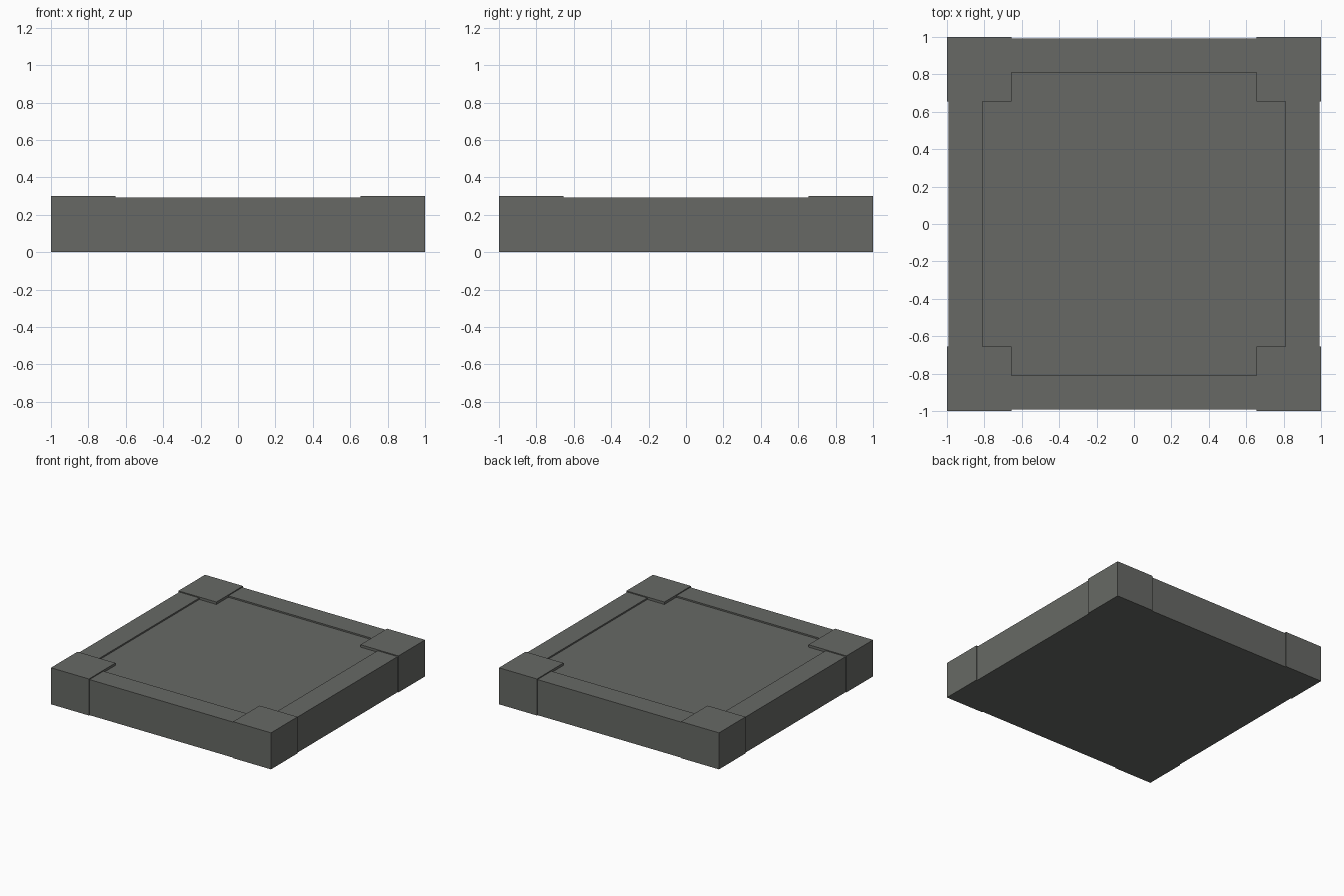
import bpy

if "Cube" in bpy.data.objects:
    bpy.data.objects.remove(bpy.data.objects["Cube"])

stone = bpy.data.materials.new("dark_grey_stone")
stone.diffuse_color = (0.135, 0.141, 0.130, 1)
stone.use_nodes = True
stone.node_tree.nodes["Principled BSDF"].inputs["Base Color"].default_value = stone.diffuse_color


def box(name, x0, x1, y0, y1, top):
    """Axis-aligned block standing on the ground."""
    bpy.ops.mesh.primitive_cube_add(
        size=1, location=((x0 + x1) / 2, (y0 + y1) / 2, top / 2))
    ob = bpy.context.object
    ob.name = name
    ob.scale = (x1 - x0, y1 - y0, top)
    bpy.ops.object.transform_apply(location=True, rotation=False, scale=True)
    ob.data.materials.append(stone)
    return ob


CORNER, INNER, OUTER = 0.655, 0.81, 0.992

# Recessed centre panel
box("centre_panel", -INNER, INNER, -INNER, INNER, 0.28)

# Edge rails between the corner blocks
box("front_rail", -CORNER, CORNER, -OUTER, -INNER, 0.292)
box("back_rail", -CORNER, CORNER, INNER, OUTER, 0.292)
box("left_rail", -OUTER, -INNER, -CORNER, CORNER, 0.292)
box("right_rail", INNER, OUTER, -CORNER, CORNER, 0.292)

# Raised corner blocks
for sx, side in ((-1, "left"), (1, "right")):
    for sy, end in ((-1, "front"), (1, "back")):
        xs = sorted((sx * CORNER, sx))
        ys = sorted((sy * CORNER, sy))
        box(f"{end}_{side}_corner", *xs, *ys, 0.30)
